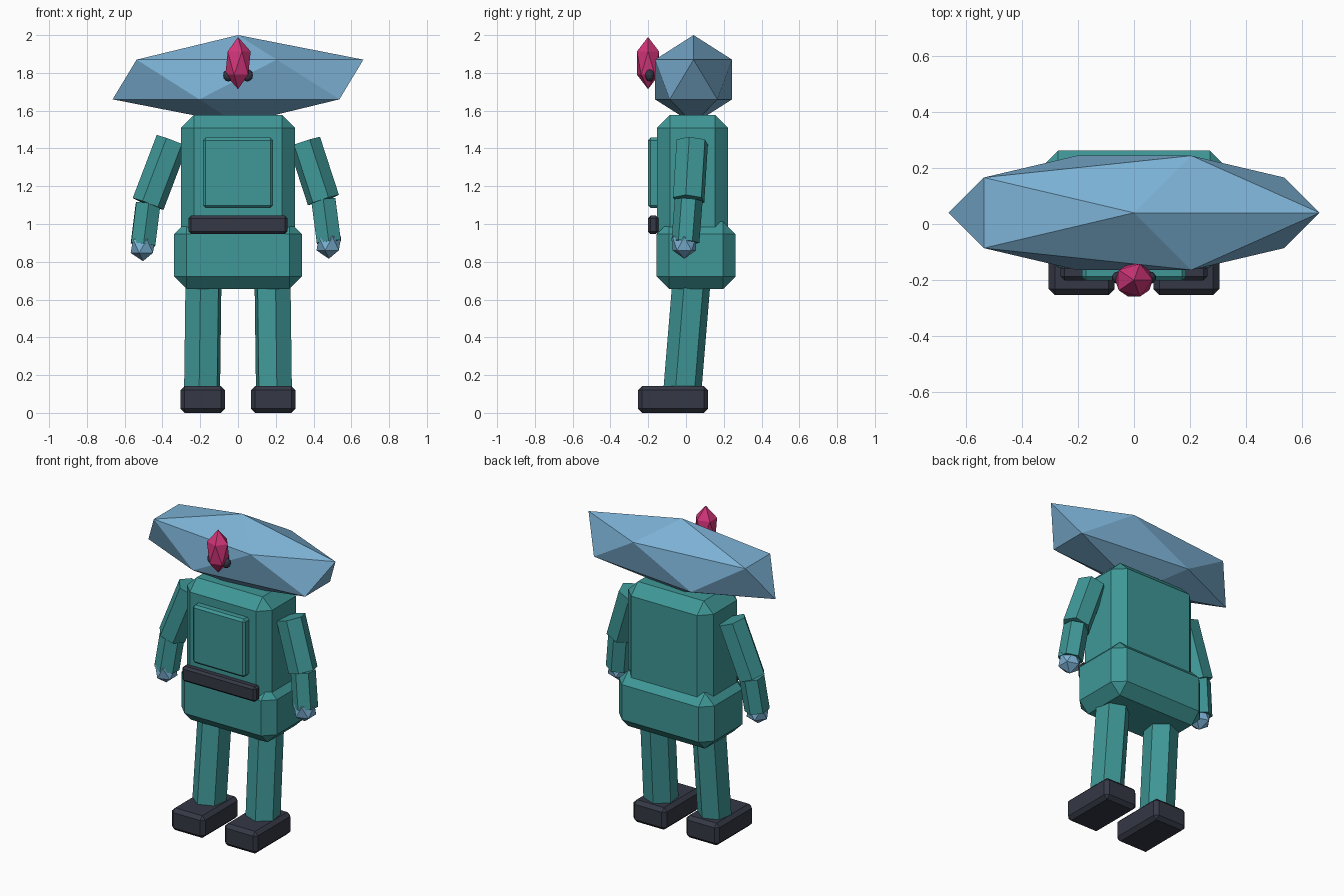
import bpy, bmesh
from mathutils import Vector, Matrix

if "Cube" in bpy.data.objects:
    bpy.data.objects.remove(bpy.data.objects["Cube"])


def material(name, rgb):
    mat = bpy.data.materials.new(name)
    mat.use_nodes = True
    colour = (*rgb, 1)
    mat.diffuse_color = colour
    mat.node_tree.nodes["Principled BSDF"].inputs["Base Color"].default_value = colour
    return mat


teal = material("teal cloth", (0.05, 0.31, 0.31))
blue = material("pale blue skin", (0.2, 0.44, 0.66))
dark = material("dark leather", (0.035, 0.04, 0.06))
pink = material("pink", (0.64, 0.035, 0.19))


def finish(name, bm, mat):
    mesh = bpy.data.meshes.new(name)
    bm.to_mesh(mesh)
    bm.free()
    mesh.materials.append(mat)
    obj = bpy.data.objects.new(name, mesh)
    bpy.context.collection.objects.link(obj)
    return obj


def box(name, low, high, bevel, mat):
    """Chamfered box between two opposite corners."""
    low, high = Vector(low), Vector(high)
    bm = bmesh.new()
    bmesh.ops.create_cube(bm, size=1, matrix=Matrix.LocRotScale((low + high) / 2, None, high - low))
    obj = finish(name, bm, mat)
    mod = obj.modifiers.new("chamfer", "BEVEL")
    mod.width = bevel
    mod.segments = 1


def limb(name, start, end, radius, mat):
    """Six-sided prism from start to end."""
    start, end = Vector(start), Vector(end)
    axis = end - start
    place = Matrix.LocRotScale((start + end) / 2, axis.to_track_quat("Z", "Y"), None)
    bm = bmesh.new()
    bmesh.ops.create_cone(bm, cap_ends=True, segments=6, radius1=radius, radius2=radius,
                          depth=axis.length, matrix=place)
    finish(name, bm, mat)


def gem(name, centre, radii, mat, detail=1):
    """Stretched faceted ball."""
    bm = bmesh.new()
    bmesh.ops.create_icosphere(bm, subdivisions=detail, radius=1,
                               matrix=Matrix.LocRotScale(Vector(centre), None, Vector(radii)))
    finish(name, bm, mat)


# Body
box("torso", (-0.302, -0.153, 0.88), (0.302, 0.222, 1.577), 0.068, teal)
box("hips", (-0.338, -0.155, 0.656), (0.338, 0.262, 1.013), 0.066, teal)
box("chest_panel", (-0.186, -0.202, 1.085), (0.186, -0.13, 1.457), 0.014, teal)
box("belt", (-0.262, -0.202, 0.947), (0.262, -0.145, 1.044), 0.014, dark)

# Head and face
gem("head", (0, 0.04, 1.765), (0.742, 0.24, 0.235), blue)
gem("nose", (0, -0.201, 1.852), (0.075, 0.069, 0.138), pink)

# Paired parts on both sides
for side, s in (("right", -1), ("left", 1)):
    gem(side + "_eye", (s * 0.05, -0.192, 1.787), (0.03, 0.024, 0.033), dark, 2)
    limb(side + "_leg", (s * 0.182, 0.034, 0.76), (s * 0.191, -0.024, 0.06), 0.102, teal)
    box(side + "_boot", (s * 0.187 - 0.118, -0.254, 0), (s * 0.187 + 0.118, 0.116, 0.142), 0.022, dark)

# Arms hang at slightly different angles
arms = {
    "right": ((-0.349, 0.033, 1.44), (-0.476, 0.014, 1.106), (-0.503, -0.003, 0.892)),
    "left": ((0.352, 0.033, 1.434), (0.452, 0.014, 1.127), (0.481, -0.003, 0.905)),
}
for side, (shoulder, elbow, wrist) in arms.items():
    limb(side + "_upper_arm", shoulder, elbow, 0.088, teal)
    limb(side + "_forearm", elbow, wrist, 0.074, teal)
    gem(side + "_hand", Vector(wrist) - Vector((0, 0.006, 0.009)), (0.073, 0.073, 0.08), blue)
